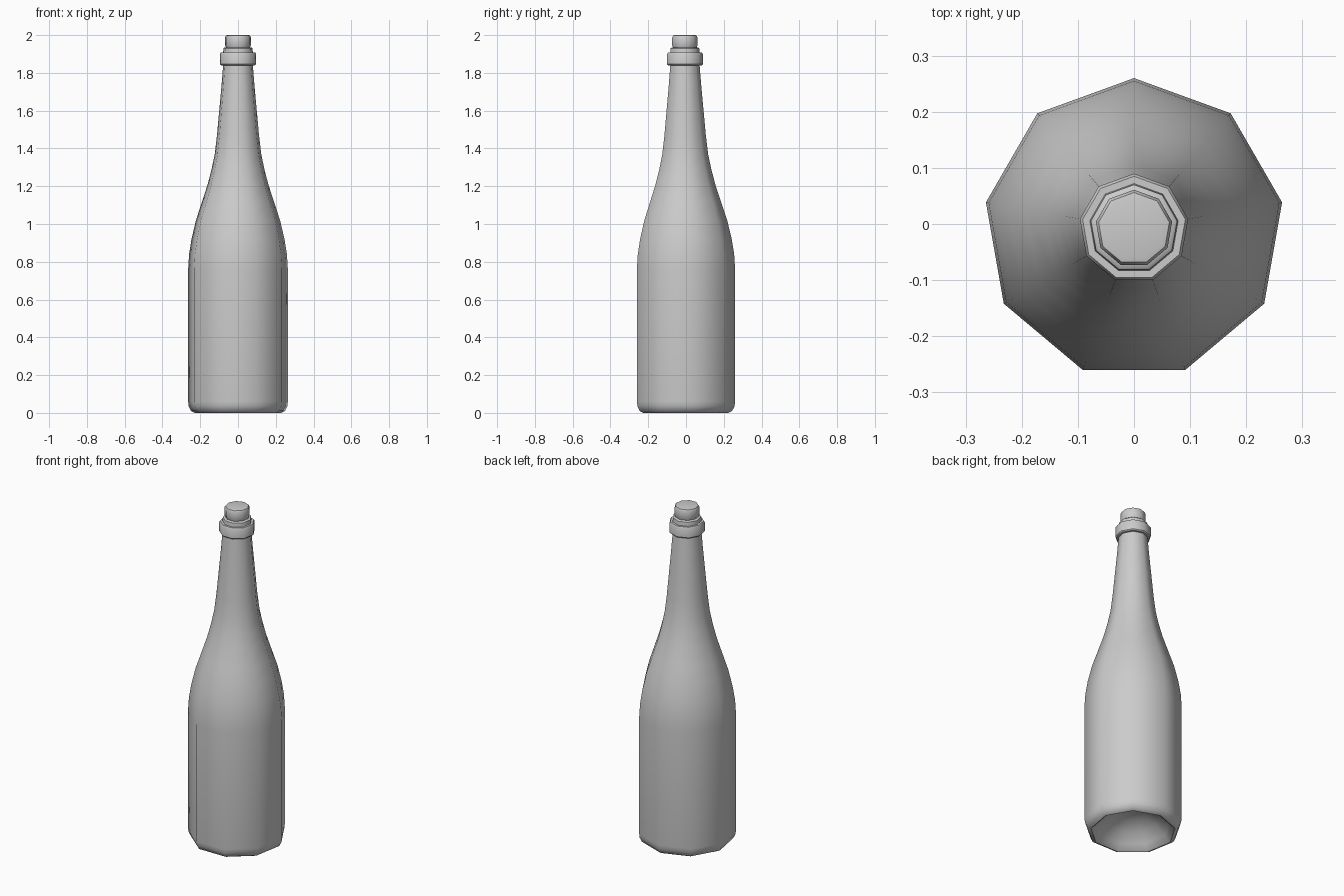
import bpy, bmesh, math

if "Cube" in bpy.data.objects:
    bpy.data.objects.remove(bpy.data.objects["Cube"])

SIDES = 9
CY = -0.008  # nine-sided rings are offset so the bounds are centred


def lathe(name, profile, angle):
    """Revolve (radius, z) points into a nine-sided object; radius 0 is a pole."""
    bm = bmesh.new()
    rings = []
    for r, z in profile:
        if r == 0:
            rings.append([bm.verts.new((0, CY, z))])
            continue
        ring = []
        for i in range(SIDES):
            a = math.pi / 2 + 2 * math.pi * i / SIDES
            ring.append(bm.verts.new((r * math.cos(a), CY + r * math.sin(a), z)))
        rings.append(ring)
    for lo, hi in zip(rings, rings[1:]):
        for i in range(SIDES):
            j = (i + 1) % SIDES
            quad = [lo[i % len(lo)], lo[j % len(lo)], hi[j % len(hi)], hi[i % len(hi)]]
            bm.faces.new(list(dict.fromkeys(quad)))
    bmesh.ops.recalc_face_normals(bm, faces=bm.faces)
    mesh = bpy.data.meshes.new(name)
    bm.to_mesh(mesh)
    bm.free()
    obj = bpy.data.objects.new(name, mesh)
    bpy.context.collection.objects.link(obj)
    bpy.ops.object.select_all(action='DESELECT')
    obj.select_set(True)
    bpy.context.view_layer.objects.active = obj
    bpy.ops.object.shade_smooth_by_angle(angle=math.radians(angle))
    return obj


# Glass body: hollow punt underneath, straight sides, sloping shoulder, neck, lip
lathe("bottle", [
    (0, 0.13), (0.08, 0.12), (0.15, 0.085), (0.20, 0.035), (0.223, 0.005),
    (0.232, 0.0), (0.252, 0.01), (0.265, 0.035), (0.268, 0.06),
    (0.268, 0.76), (0.263, 0.84), (0.250, 0.92), (0.226, 1.02), (0.196, 1.11),
    (0.163, 1.21), (0.142, 1.29), (0.125, 1.37), (0.113, 1.47), (0.101, 1.60),
    (0.088, 1.74), (0.080, 1.84),
    # collar
    (0.092, 1.84), (0.098, 1.846), (0.098, 1.898), (0.093, 1.907),
    # lip
    (0.080, 1.907), (0.078, 1.93), (0.072, 1.935), (0.055, 1.935),
    (0.055, 1.91), (0, 1.91)], 42)

# Cork
lathe("cork", [
    (0, 1.912), (0.062, 1.912), (0.066, 1.938), (0.069, 1.945),
    (0.069, 1.988), (0.064, 1.998), (0.055, 2.0), (0, 2.0)], 42)
